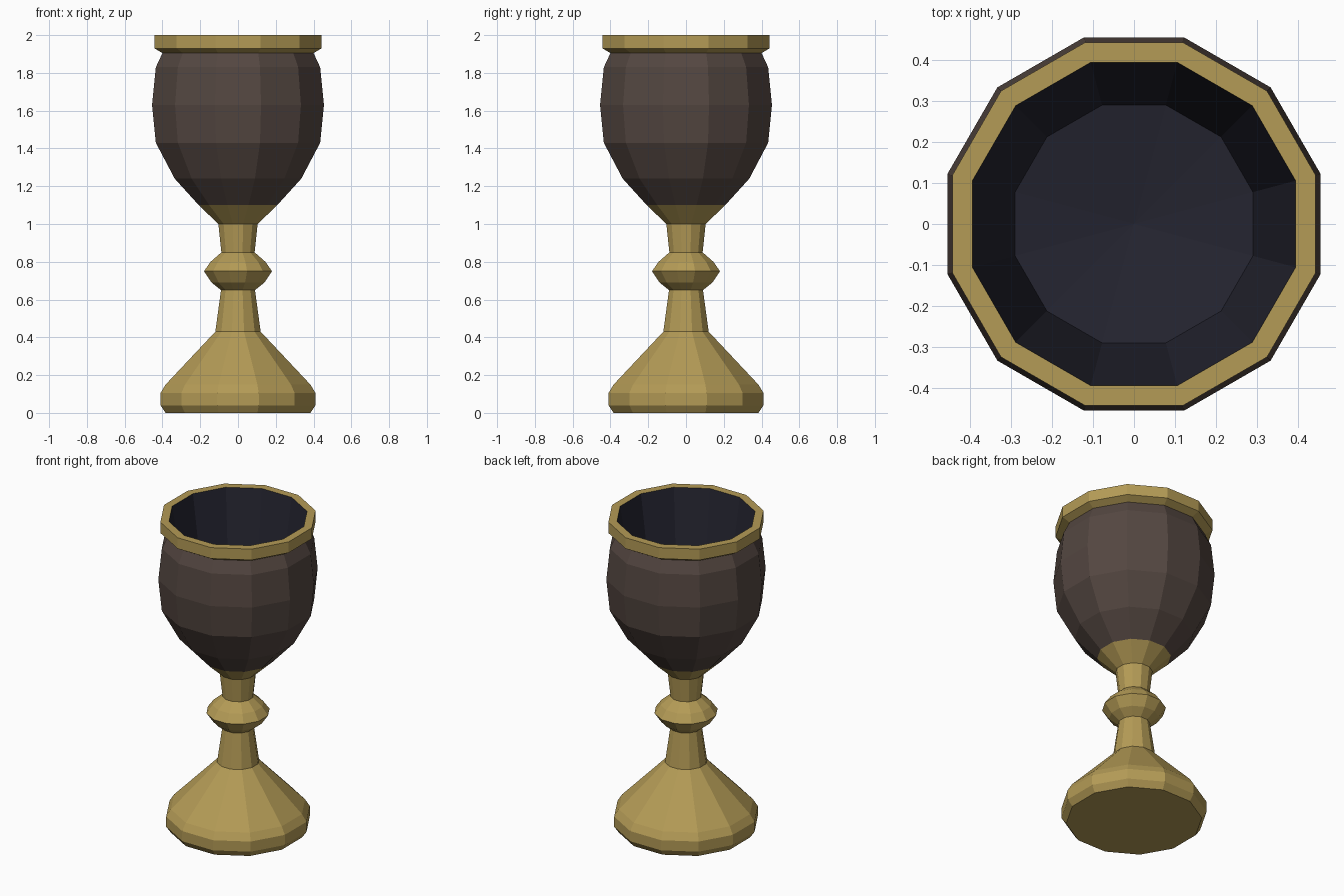
import bpy
import bmesh
import math

if "Cube" in bpy.data.objects:
    bpy.data.objects.remove(bpy.data.objects["Cube"])

SIDES = 12
FLAT = math.cos(math.pi / SIDES)  # profile widths are measured to the flats


def material(name, rgb):
    m = bpy.data.materials.new(name)
    m.diffuse_color = (*rgb, 1)
    m.use_nodes = True
    m.node_tree.nodes["Principled BSDF"].inputs["Base Color"].default_value = m.diffuse_color
    return m


def lathe(name, profile, mat):
    """Spin (half width, z) points; walking up the outside faces outward."""
    bm = bmesh.new()
    rings = []
    for w, z in profile:
        if w == 0:
            rings.append([bm.verts.new((0, 0, z))] * SIDES)
            continue
        r = w / FLAT
        angles = [2 * math.pi * (i + 0.5) / SIDES for i in range(SIDES)]
        rings.append([bm.verts.new((r * math.cos(a), r * math.sin(a), z)) for a in angles])
    for low, high in zip(rings, rings[1:]):
        for i in range(SIDES):
            j = (i + 1) % SIDES
            corners = [low[i], low[j], high[j], high[i]]
            bm.faces.new(list(dict.fromkeys(corners)))
    mesh = bpy.data.meshes.new(name)
    bm.to_mesh(mesh)
    bm.free()
    mesh.materials.append(mat)
    obj = bpy.data.objects.new(name, mesh)
    bpy.context.collection.objects.link(obj)
    return obj


gold = material("aged_gold", (0.456, 0.328, 0.093))
brown = material("dark_brown", (0.089, 0.063, 0.053))
dark = material("dark_lining", (0.018, 0.018, 0.030))

# Foot, stem, knop and the flared cup under the bowl
lathe("foot_and_stem", [
    (0, 0), (0.383, 0), (0.41, 0.04), (0.41, 0.105), (0.383, 0.15),
    (0.12, 0.43), (0.09, 0.65),
    (0.14, 0.69), (0.18, 0.75), (0.145, 0.80), (0.088, 0.85),
    (0.104, 1.0), (0.208, 1.10)], gold)

# Bowl wall
lathe("bowl", [
    (0.208, 1.10), (0.335, 1.24), (0.435, 1.43), (0.455, 1.63),
    (0.435, 1.83), (0.40, 1.905)], brown)

# Rim band with flat lip
lathe("rim", [(0.40, 1.905), (0.443, 1.93), (0.443, 2.0), (0.394, 2.0)], gold)

# Inside of the cup, from the lip down to a shallow floor
lathe("bowl_lining", [(0.394, 2.0), (0.29, 1.31), (0, 1.26)], dark)
